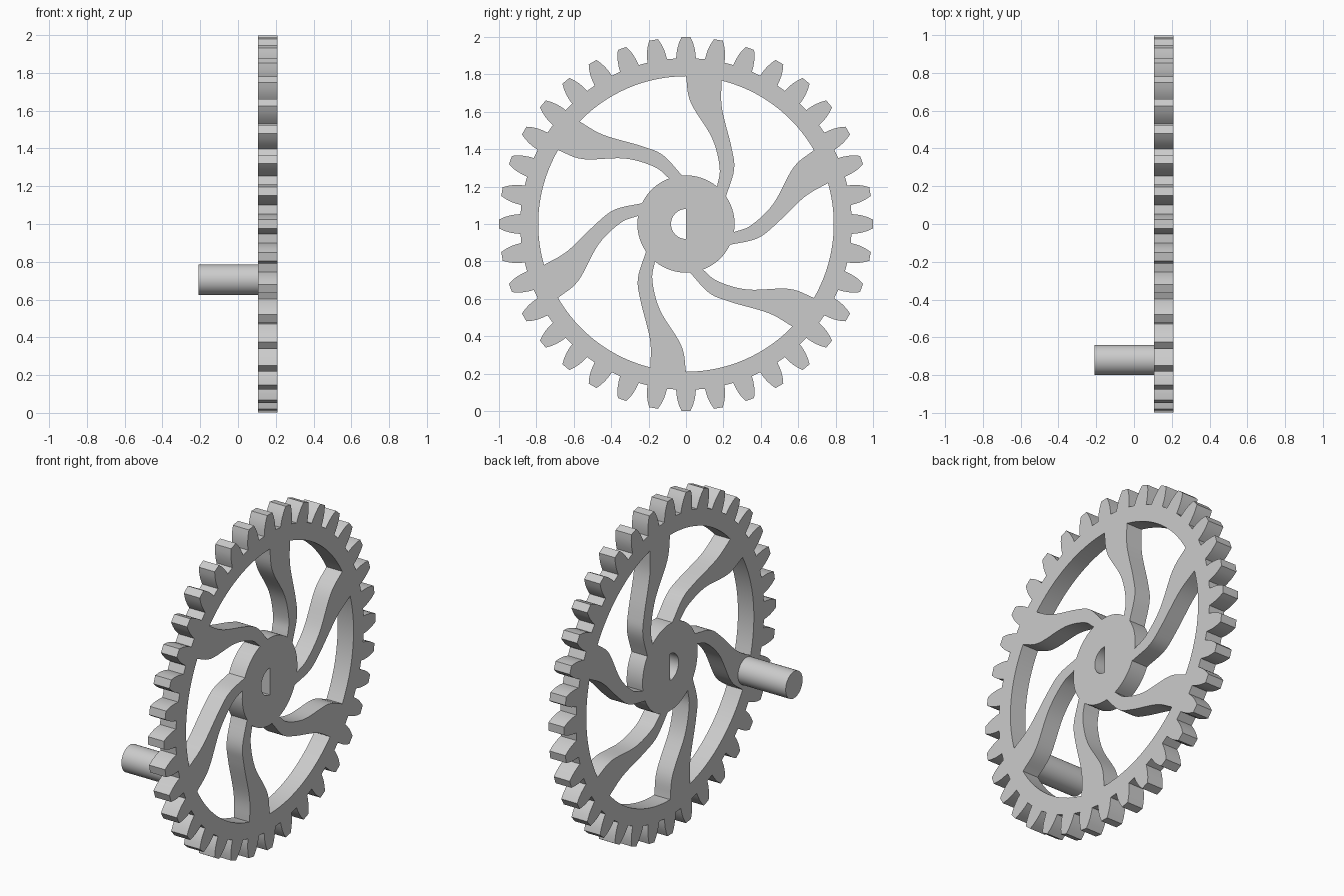
import bpy, bmesh
from math import sin, cos, pi, radians, atan2, hypot
from mathutils import Matrix, Vector

cube = bpy.data.objects.get("Cube")
if cube:
    bpy.data.objects.remove(cube)

TEETH, SPOKES = 36, 6
RIM, HUB, BORE = 0.79, 0.26, 0.08
BACK, FACE = 0.105, 0.21          # the wheel's two faces along x

metal = bpy.data.materials.new("grey metal")
metal.use_nodes = True
GREY = (0.6, 0.6, 0.6, 1)
metal.diffuse_color = GREY
metal.node_tree.nodes["Principled BSDF"].inputs["Base Color"].default_value = GREY


def turn(points, angle):
    c, s = cos(angle), sin(angle)
    return [(x * c - y * s, x * s + y * c) for x, y in points]


def arc(radius, start, end, steps):
    return [(radius * cos(start + (end - start) * i / steps),
             radius * sin(start + (end - start) * i / steps)) for i in range(steps + 1)]


def smooth_path(points, steps=6):
    """Catmull-Rom curve through the points."""
    p = [Vector(q) for q in points]
    p = [2 * p[0] - p[1]] + p + [2 * p[-1] - p[-2]]
    out = []
    for a, b, c, d in zip(p, p[1:], p[2:], p[3:]):
        for i in range(steps):
            t = i / steps
            out.append(tuple(0.5 * (2 * b + (c - a) * t + (2 * a - 5 * b + 4 * c - d) * t * t
                                    + (3 * b - a - 3 * c + d) * t ** 3)))
    return out + [tuple(points[-1])]


def angle_of(point):
    return atan2(point[1], point[0])


def finish(obj):
    obj.data.materials.clear()
    obj.data.materials.append(metal)
    bpy.ops.object.select_all(action='DESELECT')
    obj.select_set(True)
    bpy.context.view_layer.objects.active = obj
    bpy.ops.object.shade_smooth_by_angle(angle=radians(30))


# Toothed outline: one tooth flank, mirrored and repeated
flank = [(0.053, 0.885), (0.051, 0.91), (0.046, 0.94), (0.037, 0.97), (0.024, 0.999)]
tooth = flank + [(-x, y) for x, y in reversed(flank)]
outline = []
for i in range(TEETH):
    outline += turn(tooth, i * 2 * pi / TEETH)

# Windows between the curved spokes
spoke_left = smooth_path([(0, RIM), (0.025, 0.65), (0.139, 0.46), (0.18, 0.30), (0.166, 0.2)])
spoke_right = smooth_path([(0.19, 0.767), (0.192, 0.62), (0.243, 0.41), (0.257, 0.29), (0.214, 0.148)])
next_left = turn(spoke_left, -2 * pi / SPOKES)
window = (spoke_right[::-1]
          + arc(RIM, angle_of(spoke_right[0]), angle_of(next_left[0]), 16)[1:-1]
          + next_left
          + arc(HUB, angle_of(next_left[-1]), angle_of(spoke_right[-1]), 8)[1:-1])
windows = [turn(window, i * 2 * pi / SPOKES) for i in range(SPOKES)]

# D-shaped bore
bore = arc(BORE, pi / 2, 3 * pi / 2, 24)

# Wheel: filled flat curve with thickness, stood up to face +x
curve = bpy.data.curves.new("gear_profile", 'CURVE')
curve.dimensions = '2D'
curve.fill_mode = 'BOTH'
curve.extrude = (FACE - BACK) / 2
for loop in [outline, bore] + windows:
    spline = curve.splines.new('POLY')
    spline.points.add(len(loop) - 1)
    for pt, (x, y) in zip(spline.points, loop):
        pt.co = (x, y, 0, 1)
    spline.use_cyclic_u = True
profile = bpy.data.objects.new("gear_profile", curve)
bpy.context.collection.objects.link(profile)
bpy.context.view_layer.update()
mesh = bpy.data.meshes.new_from_object(profile.evaluated_get(bpy.context.evaluated_depsgraph_get()))
bpy.data.objects.remove(profile)
mesh.name = "gear_wheel"
stand = Matrix(((0, 0, 1, (BACK + FACE) / 2), (1, 0, 0, 0), (0, 1, 0, 1), (0, 0, 0, 1)))
bm = bmesh.new()
bm.from_mesh(mesh)
bmesh.ops.remove_doubles(bm, verts=bm.verts, dist=0.0001)
bmesh.ops.transform(bm, matrix=stand, verts=bm.verts)
bmesh.ops.recalc_face_normals(bm, faces=bm.faces)
bm.to_mesh(mesh)
bm.free()
wheel = bpy.data.objects.new("gear_wheel", mesh)
bpy.context.collection.objects.link(wheel)
finish(wheel)

# Crank peg on the back of one spoke
peg_start, peg_end = -0.21, BACK + 0.01
bpy.ops.mesh.primitive_cylinder_add(vertices=48, radius=0.08, depth=peg_end - peg_start,
                                    location=((peg_start + peg_end) / 2, -0.72, 0.705),
                                    rotation=(0, pi / 2, 0))
peg = bpy.context.object
peg.name = "crank_peg"
finish(peg)
